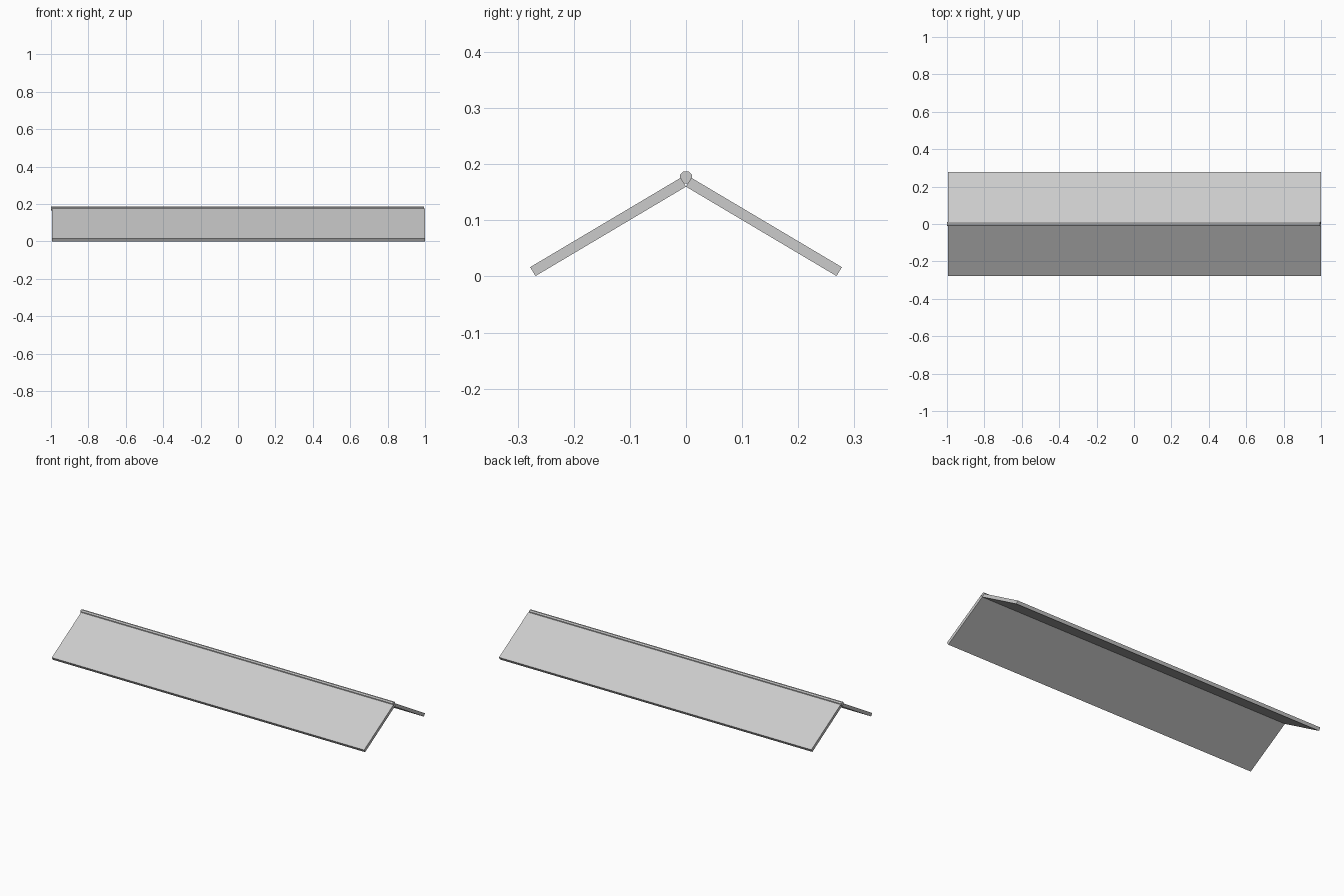
import bpy, math

if "Cube" in bpy.data.objects:
    bpy.data.objects.remove(bpy.data.objects["Cube"])

def prism(name, profile, x0, x1):
    # extrude a (y, z) profile along x
    n = len(profile)
    verts = [(x, y, z) for x in (x0, x1) for y, z in profile]
    faces = [tuple(reversed(range(n))), tuple(range(n, 2 * n))]
    faces += [(i, (i + 1) % n, n + (i + 1) % n, n + i) for i in range(n)]
    me = bpy.data.meshes.new(name)
    me.from_pydata(verts, [], faces)
    ob = bpy.data.objects.new(name, me)
    bpy.context.collection.objects.link(ob)
    return ob

# sloping roof panels, meeting at their lower inner edges
a, thick, length, top = math.radians(30.7), 0.0185, 0.312, 0.16
c, s = math.cos(a), math.sin(a)
right = [(0, top), (length * c, top - length * s),
         (length * c + thick * s, top - length * s + thick * c),
         (thick * s, top + thick * c)]
prism("back_panel", right, -0.995, 1.0)
prism("front_panel", [(-y, z) for y, z in reversed(right)], -0.995, 1.0)

# low-poly ridge pole in the groove
pole = [(0.0115 * math.cos(math.radians(22.5 + 45 * i)),
         0.1765 + 0.0115 * math.sin(math.radians(22.5 + 45 * i))) for i in range(8)]
prism("ridge_pole", pole, -1.0, 0.995)
